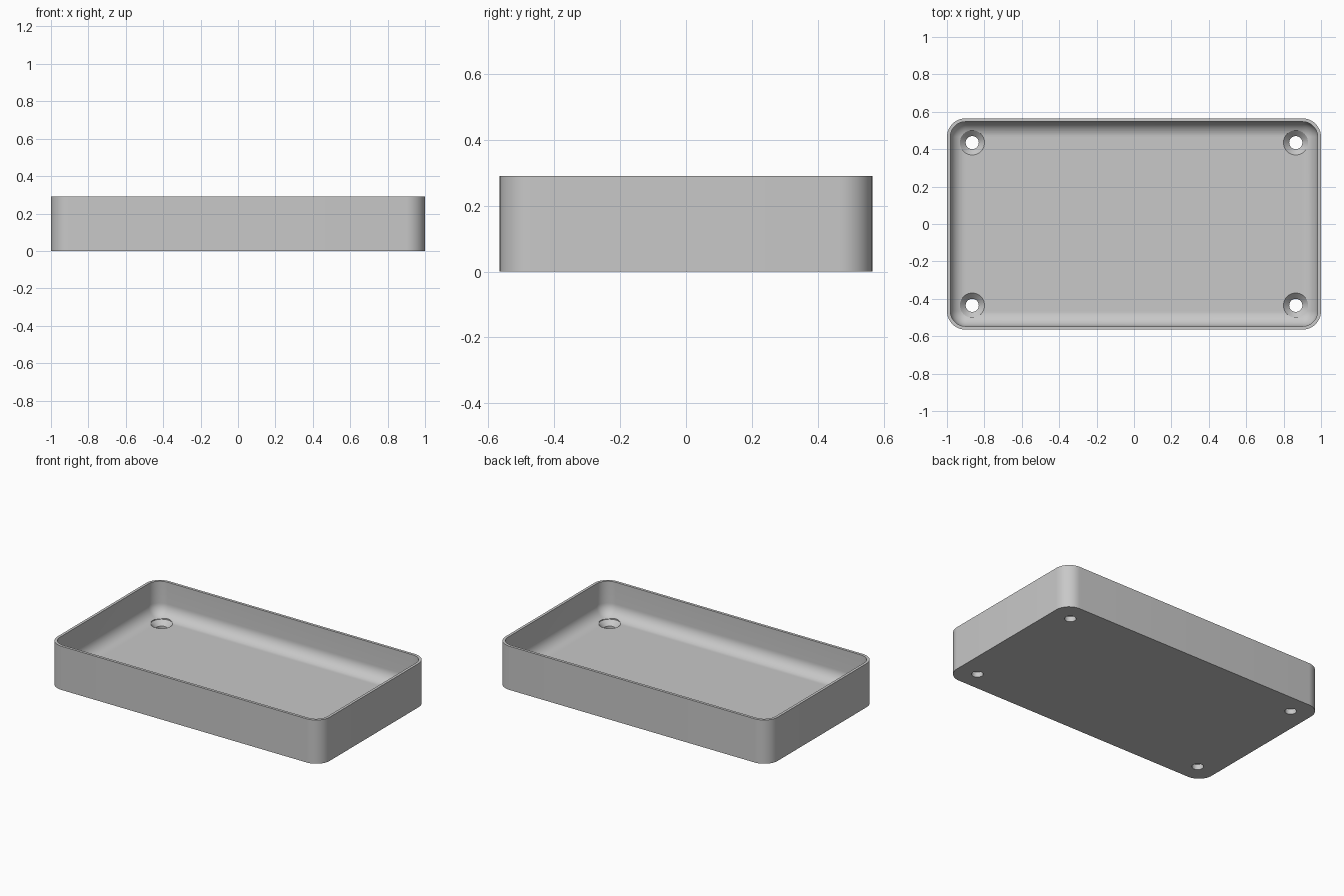
import bpy
import bmesh
from math import sin, cos, pi, radians

if "Cube" in bpy.data.objects:
    bpy.data.objects.remove(bpy.data.objects["Cube"])

HALF_X, HALF_Y, HEIGHT = 1.0, 0.565, 0.29
CORNER, WALL, FLOOR, FILLET = 0.1, 0.018, 0.066, 0.08
HOLE_X, HOLE_Y, HOLE_R, SINK_R = 0.865, 0.435, 0.035, 0.066

grey = bpy.data.materials.new("plain grey")
grey.use_nodes = True
colour = (0.58, 0.58, 0.58, 1)
grey.diffuse_color = colour
grey.node_tree.nodes["Principled BSDF"].inputs["Base Color"].default_value = colour


def rounded_ring(inset, z, steps=12):
    """Rounded rectangle, anticlockwise, shrunk by inset."""
    r = CORNER - inset
    pts = []
    for corner, (sx, sy) in enumerate([(1, 1), (-1, 1), (-1, -1), (1, -1)]):
        for i in range(steps + 1):
            a = pi / 2 * (corner + i / steps)
            pts.append((sx * (HALF_X - CORNER) + r * cos(a),
                        sy * (HALF_Y - CORNER) + r * sin(a), z))
    return pts


def circle_ring(x, y, r, z, steps=40):
    return [(x + r * cos(2 * pi * i / steps), y + r * sin(2 * pi * i / steps), z)
            for i in range(steps)]


def loft(bm, rings):
    """Skin a stack of rings and cap both ends."""
    loops = [[bm.verts.new(p) for p in ring] for ring in rings]
    for low, high in zip(loops, loops[1:]):
        for i in range(len(low)):
            j = (i + 1) % len(low)
            bm.faces.new((low[i], low[j], high[j], high[i]))
    bm.faces.new(loops[0][::-1])
    bm.faces.new(loops[-1])


def make_object(name, bm):
    bmesh.ops.recalc_face_normals(bm, faces=bm.faces)
    mesh = bpy.data.meshes.new(name)
    bm.to_mesh(mesh)
    bm.free()
    obj = bpy.data.objects.new(name, mesh)
    obj.data.materials.append(grey)
    bpy.context.collection.objects.link(obj)
    return obj


# Tray shell: outside wall, rim, inside wall, fillet down to the floor
profile = [(0, 0), (0, HEIGHT), (WALL, HEIGHT)]
for i in range(13):
    a = pi / 2 * i / 12
    profile.append((WALL + FILLET * (1 - cos(a)), FLOOR + FILLET * (1 - sin(a))))
bm = bmesh.new()
loft(bm, [rounded_ring(inset, z) for inset, z in profile])
tray = make_object("tray", bm)

# Countersunk screw holes in the four corners
bm = bmesh.new()
sink_z = FLOOR - (SINK_R - HOLE_R)
for sx in (-1, 1):
    for sy in (-1, 1):
        loft(bm, [circle_ring(sx * HOLE_X, sy * HOLE_Y, r, z) for r, z in
                  ((HOLE_R, -0.05), (HOLE_R, sink_z), (SINK_R, FLOOR), (SINK_R, 0.2))])
cutter = make_object("hole_cutter", bm)
cutter.hide_render = True

cut = tray.modifiers.new("screw holes", "BOOLEAN")
cut.operation = "DIFFERENCE"
cut.solver = "EXACT"
cut.object = cutter

bpy.ops.object.select_all(action="DESELECT")
tray.select_set(True)
bpy.context.view_layer.objects.active = tray
bpy.ops.object.modifier_apply(modifier=cut.name)
bpy.data.objects.remove(cutter)
bpy.ops.object.shade_smooth_by_angle(angle=radians(30))
